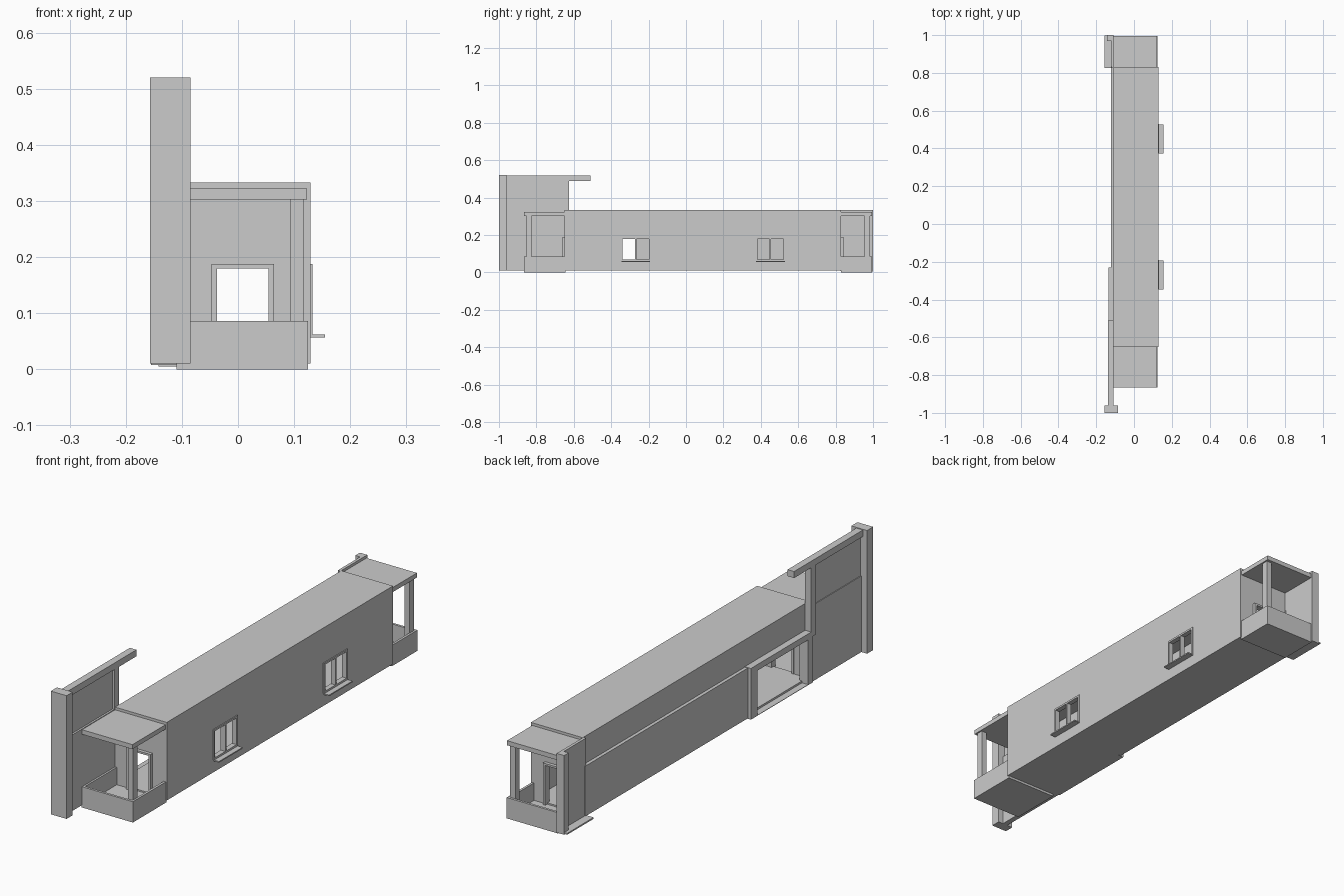
import bpy


def box(name, x, y, z):
    """Axis-aligned box from three (min, max) ranges."""
    v = [(a, b, c) for a in x for b in y for c in z]
    f = [(0, 1, 3, 2), (4, 6, 7, 5), (0, 4, 5, 1), (2, 3, 7, 6), (0, 2, 6, 4), (1, 5, 7, 3)]
    me = bpy.data.meshes.new(name)
    me.from_pydata(v, [], f)
    ob = bpy.data.objects.new(name, me)
    bpy.context.collection.objects.link(ob)
    return ob


def cut(ob, x, y, z):
    """Subtract a box from an object."""
    c = box("cutter", x, y, z)
    c.hide_render = True
    m = ob.modifiers.new("cut", 'BOOLEAN')
    m.operation, m.solver, m.object = 'DIFFERENCE', 'EXACT', c
    bpy.context.view_layer.objects.active = ob
    bpy.ops.object.modifier_apply(modifier=m.name)
    bpy.data.objects.remove(c)


WINDOWS = (-0.269, 0.451)

# Hollow main body with side windows, end doors and the side entrance
body = box("main_body", (-0.108, 0.129), (-0.65, 0.83), (0.01, 0.333))
cut(body, (-0.096, 0.117), (-0.638, 0.818), (0.02, 0.321))
cut(body, (-0.2, -0.05), (-0.605, -0.272), (0.02, 0.197))
for y in WINDOWS:
    cut(body, (0.05, 0.2), (y - 0.07, y + 0.07), (0.07, 0.182))
for y in (-0.65, 0.83):
    cut(body, (-0.037, 0.054), (y - 0.05, y + 0.05), (0.02, 0.18))

# Low cladding along the left side and the entrance portal
box("side_cladding", (-0.122, -0.107), (-0.24, 0.835), (0.012, 0.22))
portal = box("entrance_portal", (-0.136, -0.107), (-0.635, -0.23), (0.01, 0.222))
cut(portal, (-0.2, 0), (-0.605, -0.272), (0.012, 0.197))

# Window frames, mullions and sills
for i, y in enumerate(WINDOWS):
    fr = box(f"window_frame_{i}", (0.112, 0.133), (y - 0.078, y + 0.078), (0.062, 0.188))
    for a, b in ((-0.07, -0.004), (0.004, 0.07)):
        cut(fr, (0.05, 0.2), (y + a, y + b), (0.07, 0.18))
    box(f"window_sill_{i}", (0.125, 0.155), (y - 0.077, y + 0.077), (0.057, 0.062))

# Door frames at both ends
for name, y in (("front", -0.65), ("back", 0.83)):
    fr = box(name + "_door_frame", (-0.047, 0.064), (y - 0.014, y + 0.014), (0.015, 0.188))
    cut(fr, (-0.037, 0.054), (y - 0.1, y + 0.1), (0.0, 0.18))

# Porches: parapet tray, corner post and flat roof
for name, y0, y1, py in (("front", -0.866, -0.645, -0.84), ("back", 0.828, 0.995, 0.969)):
    tray = box(name + "_porch_parapet", (-0.11, 0.125), (y0, y1), (0, 0.086))
    s = -1 if name == "front" else 1
    iy = (y0 + 0.01, y1 + 0.1) if s < 0 else (y0 - 0.1, y1 - 0.01)
    cut(tray, (-0.1, 0.115), iy, (0.014, 0.2))
    box(name + "_porch_post", (0.093, 0.117), (py - 0.014, py + 0.014), (0.014, 0.304))
    box(name + "_porch_roof", (-0.108, 0.123), (y0, y1), (0.303, 0.322))

# Front sign-like fin: tall pillar, thin wall, end post and overhanging beam
box("front_pillar", (-0.157, -0.085), (-1.0, -0.96), (0.01, 0.52))
box("fin_wall_lower", (-0.131, -0.108), (-0.961, -0.635), (0.01, 0.325))
box("fin_wall_upper", (-0.128, -0.116), (-0.961, -0.64), (0.325, 0.492))
box("fin_end_post", (-0.136, -0.108), (-0.655, -0.625), (0.2, 0.492))
box("fin_beam", (-0.138, -0.108), (-0.961, -0.51), (0.49, 0.517))

# Back left corner: side wall, pillar and ground plate
box("back_side_wall", (-0.12, -0.108), (0.825, 0.975), (0.01, 0.333))
box("back_pillar", (-0.142, -0.108), (0.97, 1.0), (0.005, 0.333))
box("back_ground_plate", (-0.155, -0.108), (0.826, 0.998), (0.008, 0.014))
